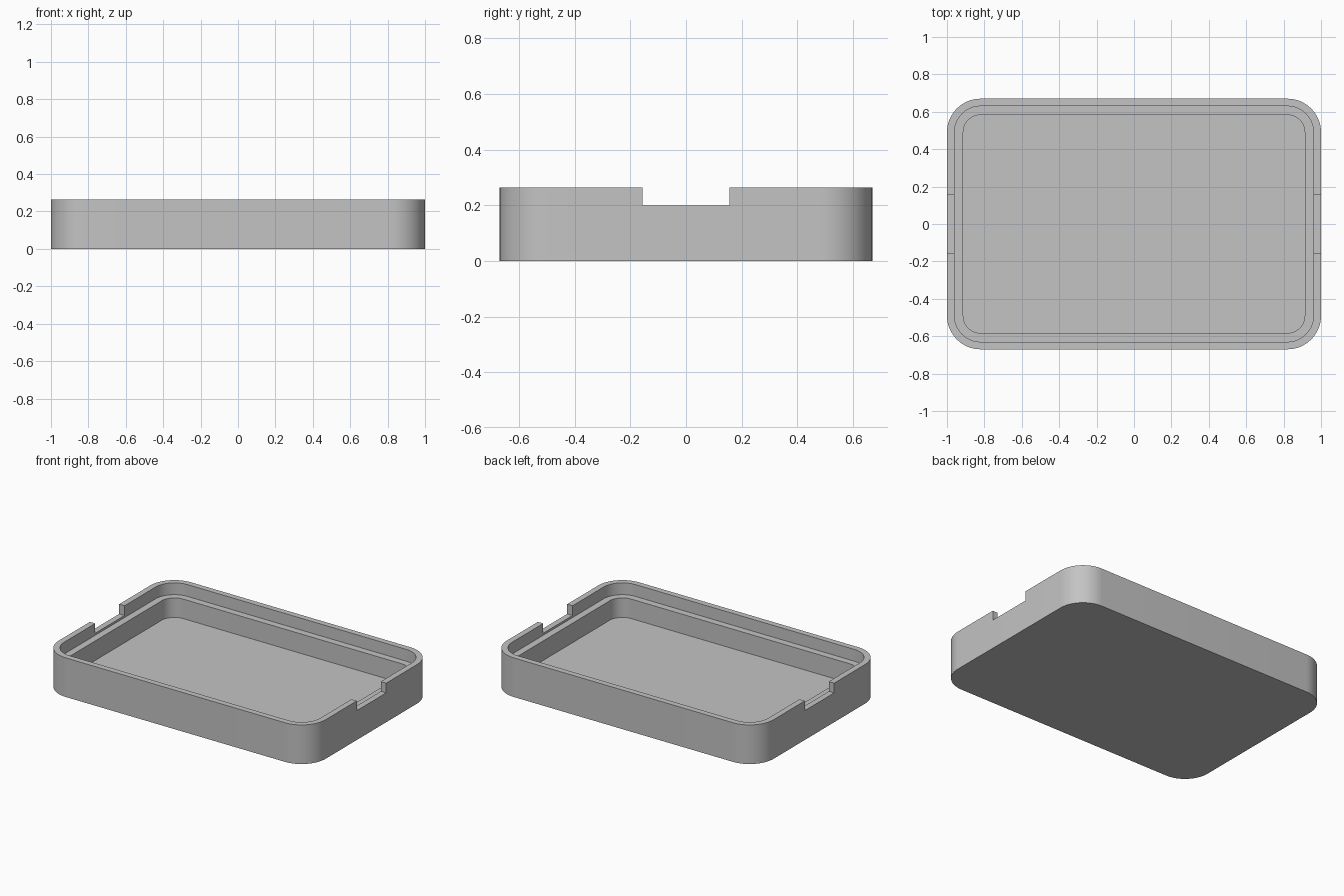
import bpy
import bmesh
import math

default = bpy.data.objects.get("Cube")
if default:
    bpy.data.objects.remove(default, do_unlink=True)

HALF_X, HALF_Y, HEIGHT = 1.0, 0.67, 0.265
CORNER, SEGMENTS = 0.18, 16
LIP, SHELF = 0.04, 0.087              # insets of the lip and of the inner well
FLOOR_Z, SHELF_Z, NOTCH_Z = 0.053, 0.185, 0.199
NOTCH_HALF = 0.157

grey = bpy.data.materials.new("plain grey")
grey.use_nodes = True
colour = (0.55, 0.55, 0.55, 1.0)
grey.diffuse_color = colour
grey.node_tree.nodes["Principled BSDF"].inputs["Base Color"].default_value = colour


def rounded_loop(bm, inset, z):
    """Ring of vertices around a rounded rectangle, concentric corners."""
    radius = CORNER - inset
    ring = []
    for quarter, (sx, sy) in enumerate([(1, 1), (-1, 1), (-1, -1), (1, -1)]):
        for i in range(SEGMENTS + 1):
            a = (quarter + i / SEGMENTS) * math.pi / 2
            ring.append(bm.verts.new((sx * (HALF_X - CORNER) + radius * math.cos(a),
                                      sy * (HALF_Y - CORNER) + radius * math.sin(a), z)))
    return ring


# Tray: one skin from the underside, over the lip and shelf, to the well floor
bm = bmesh.new()
section = [(0, 0), (0, HEIGHT), (LIP, HEIGHT), (LIP, SHELF_Z),
           (SHELF, SHELF_Z), (SHELF, FLOOR_Z)]
rings = [rounded_loop(bm, inset, z) for inset, z in section]
for low, high in zip(rings, rings[1:]):
    for i in range(len(low)):
        j = (i + 1) % len(low)
        bm.faces.new((low[i], low[j], high[j], high[i]))
bm.faces.new(list(reversed(rings[0])))
bm.faces.new(rings[-1])
bmesh.ops.recalc_face_normals(bm, faces=bm.faces)
mesh = bpy.data.meshes.new("tray")
bm.to_mesh(mesh)
bm.free()
mesh.materials.append(grey)
tray = bpy.data.objects.new("tray", mesh)
bpy.context.collection.objects.link(tray)

# Notches in the lip at both short ends, cut by one long bar
bpy.ops.mesh.primitive_cube_add(size=1, location=(0, 0, NOTCH_Z + 0.1))
bar = bpy.context.object
bar.name = "notch_cutter"
bar.scale = (HALF_X * 2.4, NOTCH_HALF * 2, 0.2)
bar.hide_render = True
bpy.ops.object.select_all(action="DESELECT")
tray.select_set(True)
bpy.context.view_layer.objects.active = tray
cut = tray.modifiers.new("notches", "BOOLEAN")
cut.operation = "DIFFERENCE"
cut.solver = "EXACT"
cut.object = bar
bpy.ops.object.modifier_apply(modifier=cut.name)
bpy.data.objects.remove(bar, do_unlink=True)

# Smooth corners with crisp edges
bpy.ops.object.shade_smooth_by_angle(angle=math.radians(30))
